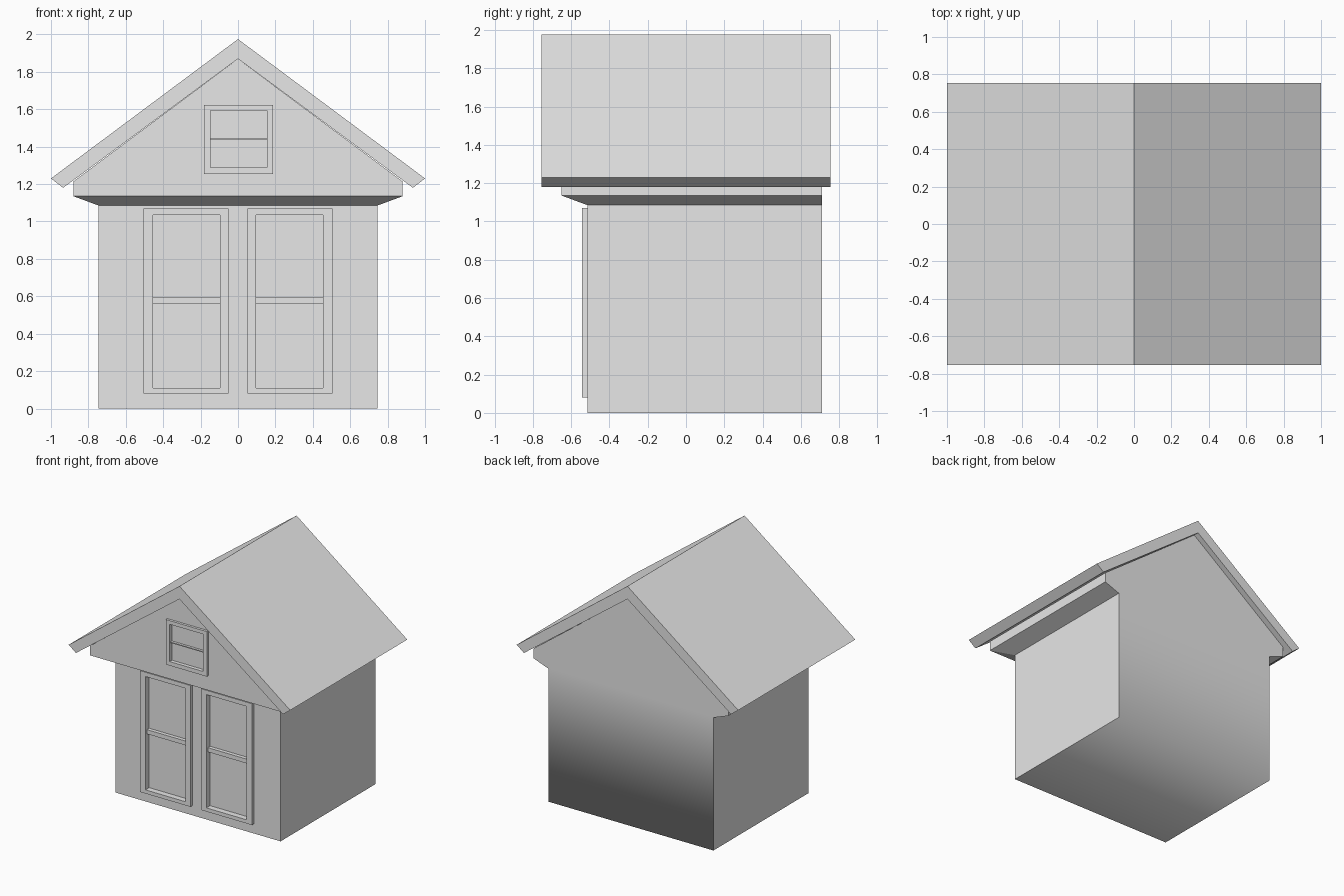
import bpy
import bmesh

cube = bpy.data.objects.get("Cube")
if cube:
    bpy.data.objects.remove(cube, do_unlink=True)

# One plain grey for the whole house
grey = bpy.data.materials.new("plain_grey")
grey.use_nodes = True
GREY = (0.8, 0.8, 0.8, 1)
grey.diffuse_color = GREY
grey.node_tree.nodes["Principled BSDF"].inputs["Base Color"].default_value = GREY

WALL_FRONT, GABLE_FRONT, BACK = -0.515, -0.65, 0.71


def finish(bm, name):
    bmesh.ops.recalc_face_normals(bm, faces=bm.faces)
    mesh = bpy.data.meshes.new(name)
    bm.to_mesh(mesh)
    bm.free()
    mesh.materials.append(grey)
    obj = bpy.data.objects.new(name, mesh)
    bpy.context.collection.objects.link(obj)
    return obj


def add_box(bm, x0, x1, y0, y1, z0, z1):
    v = [bm.verts.new((x, y, z)) for x in (x0, x1) for y in (y0, y1) for z in (z0, z1)]
    for ids in ((0, 1, 3, 2), (4, 6, 7, 5), (0, 4, 5, 1), (2, 3, 7, 6), (0, 2, 6, 4), (1, 5, 7, 3)):
        bm.faces.new([v[i] for i in ids])


def mirrored(points):
    """Close a right-hand half outline that ends on the ridge."""
    return points + [(-x, z) for x, z in reversed(points[:-1])]


# House body: narrow walls, sloping soffit, wider gable, flat back
def house_body():
    bm = bmesh.new()
    outline = mirrored([(0.745, 0), (0.745, 1.085), (0.88, 1.135), (0.88, 1.214), (0, 1.87)])
    back = [bm.verts.new((x, BACK, z)) for x, z in outline]
    front = [bm.verts.new((x, WALL_FRONT if z < 1.1 else GABLE_FRONT, z)) for x, z in outline]
    n = len(outline)
    for i in range(n):
        j = (i + 1) % n
        side = bm.faces.new((front[i], front[j], back[j], back[i]))
        side.smooth = i == n - 1            # floor blends into the back
    for ring, soft in ((front, False), (back, True)):
        lower = bm.faces.new((ring[0], ring[1], ring[-2], ring[-1]))
        lower.smooth = soft
        if soft:
            bm.faces.new(ring[1:-1]).smooth = True
        else:
            bm.faces.new((ring[1], ring[2], ring[-3], ring[-2]))
            bm.faces.new(ring[2:-2])
    return finish(bm, "house_body")


body = house_body()

# Roof: one folded slab
bm = bmesh.new()
profile = [(-1, 1.23), (0, 1.975), (1, 1.23), (0.935, 1.18), (0, 1.87), (-0.935, 1.18)]
ends = [[bm.verts.new((x, y, z)) for x, z in profile] for y in (-0.755, 0.755)]
for i in range(6):
    j = (i + 1) % 6
    bm.faces.new((ends[0][i], ends[0][j], ends[1][j], ends[1][i]))
for e in ends:
    bm.faces.new((e[0], e[1], e[4], e[5]))
    bm.faces.new((e[1], e[2], e[3], e[4]))
finish(bm, "roof")


# Window frame: a rectangular ring standing proud of the wall
def window_frame(name, outer, inner, y_wall, depth):
    bm = bmesh.new()

    def loop(rect, y):
        x0, x1, z0, z1 = rect
        return [bm.verts.new((x, y, z)) for x, z in ((x0, z0), (x1, z0), (x1, z1), (x0, z1))]

    loops = [loop(outer, y_wall), loop(outer, y_wall - depth),
             loop(inner, y_wall - depth), loop(inner, y_wall)]
    for a in range(4):
        b = (a + 1) % 4
        for i in range(4):
            j = (i + 1) % 4
            bm.faces.new((loops[a][i], loops[a][j], loops[b][j], loops[b][i]))
    finish(bm, name)


def window_rail(name, x0, x1, y0, y1, z0, z1):
    bm = bmesh.new()
    add_box(bm, x0, x1, y0, y1, z0, z1)
    finish(bm, name)


# name, outer rectangle, inner rectangle, rail heights, wall, frame depth, recess
windows = [
    ("left_window", (0.05, 0.505, 0.08, 1.07), (0.095, 0.455, 0.11, 1.035),
     (0.56, 0.595), WALL_FRONT, 0.028, 0.02),
    ("right_window", (-0.505, -0.05, 0.08, 1.07), (-0.455, -0.095, 0.11, 1.035),
     (0.56, 0.595), WALL_FRONT, 0.028, 0.02),
    ("gable_window", (-0.183, 0.187, 1.255, 1.622), (-0.148, 0.155, 1.288, 1.592),
     (1.437, 1.445), GABLE_FRONT, 0.02, 0.01),
]

cut = bmesh.new()
for name, outer, inner, rail, wall, depth, recess in windows:
    window_frame(name + "_frame", outer, inner, wall, depth)
    window_rail(name + "_rail", inner[0], inner[1], wall - 0.01, wall + recess, *rail)
    add_box(cut, inner[0], inner[1], wall - 0.05, wall + recess, inner[2], inner[3])

# Sink the panes into the wall
cutter = finish(cut, "pane_cutter")
cutter.hide_render = True
mod = body.modifiers.new("pane_recesses", "BOOLEAN")
mod.operation = "DIFFERENCE"
mod.solver = "EXACT"
mod.object = cutter
bpy.context.view_layer.update()
evaluated = body.evaluated_get(bpy.context.evaluated_depsgraph_get())
carved = bpy.data.meshes.new_from_object(evaluated)
body.modifiers.clear()
body.data = carved
bpy.data.objects.remove(cutter, do_unlink=True)
